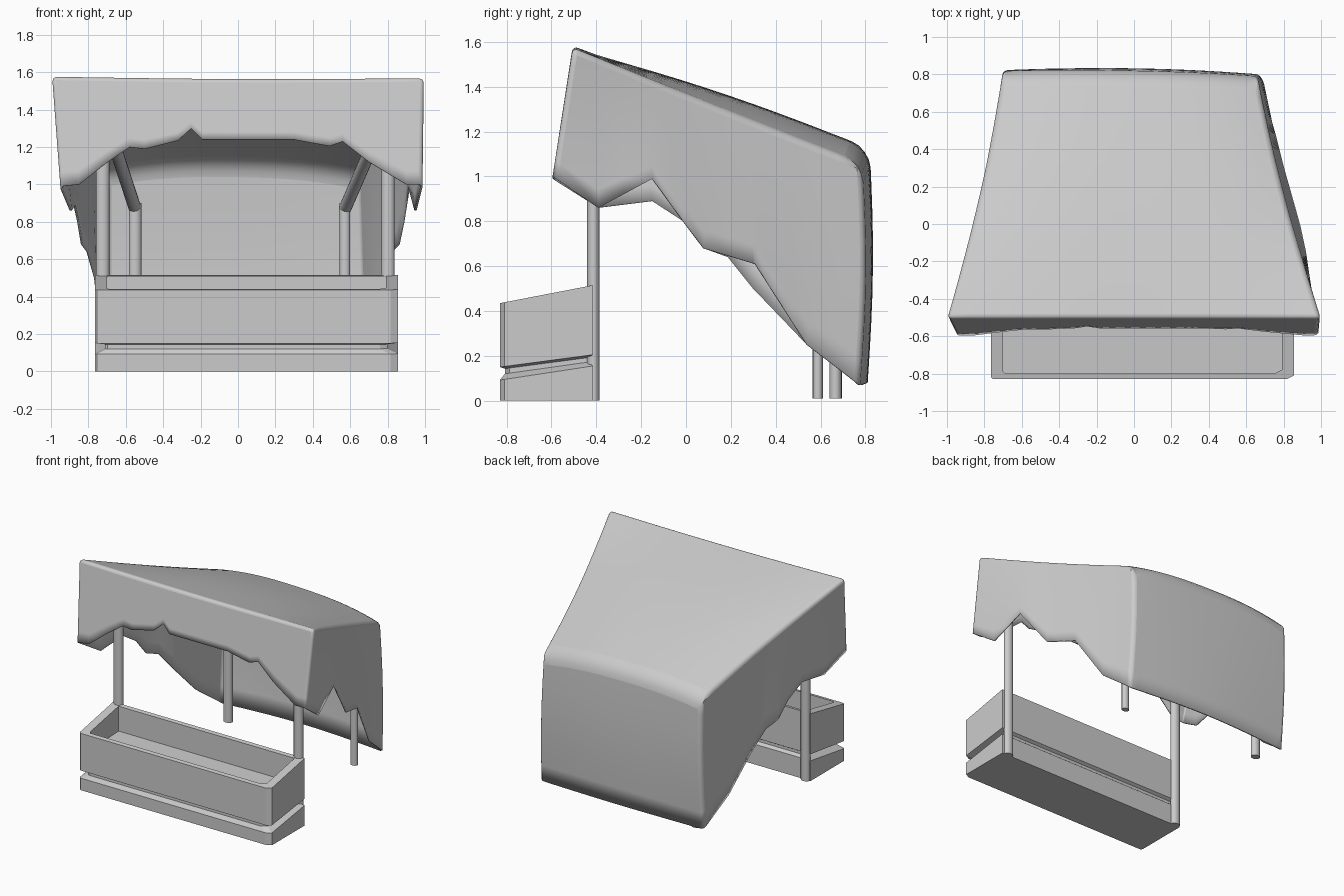
import bpy, bmesh, math
from mathutils import Vector

if "Cube" in bpy.data.objects:
    bpy.data.objects.remove(bpy.data.objects["Cube"])


def finish(name, bm, smooth=None):
    bmesh.ops.remove_doubles(bm, verts=bm.verts, dist=1e-4)
    bmesh.ops.recalc_face_normals(bm, faces=bm.faces)
    me = bpy.data.meshes.new(name)
    bm.to_mesh(me)
    bm.free()
    ob = bpy.data.objects.new(name, me)
    bpy.context.collection.objects.link(ob)
    if smooth:
        bpy.ops.object.select_all(action='DESELECT')
        bpy.context.view_layer.objects.active = ob
        ob.select_set(True)
        bpy.ops.object.shade_smooth_by_angle(angle=math.radians(smooth))
    return ob


def interp(table, t):
    """Piecewise linear lookup in rows of (t, values...)."""
    for a, b in zip(table, table[1:]):
        if t <= b[0] + 1e-9:
            k = (t - a[0]) / (b[0] - a[0])
            return [p + (q - p) * k for p, q in zip(a[1:], b[1:])]
    return list(table[-1][1:])


def merged(keys, n):
    """Even steps plus table keys, without near-duplicates."""
    keys = sorted(set(keys))
    even = [i / n for i in range(n + 1)]
    return sorted(keys + [e for e in even if min(abs(e - k) for k in keys) > 0.4 / n])


# Canopy: ragged hem tables
front_hem = [(-.955, .99), (-.85, 1.0), (-.71, 1.11), (-.58, 1.20), (-.5, 1.19), (-.32, 1.235),
             (-.25, 1.30), (-.19, 1.24), (.3, 1.24), (.49, 1.205), (.56, 1.23), (.7, 1.12),
             (.9, 1.0), (.99, 1.0)]
front = [((x + .955) / 1.945, x, z) for x, z in front_hem]
left_hem = [(-.59, -.955, .99), (-.39, -.9, .86), (-.15, -.88, .89), (-.01, -.86, .80),
            (.08, -.84, .68), (.19, -.81, .64), (.30, -.77, .50), (.54, -.74, .25), (.785, -.70, .07)]
right_hem = [(-.59, .99, 1.0), (-.39, .955, .86), (-.15, .92, .99), (-.01, .89, .80),
             (.08, .865, .68), (.31, .80, .61), (.47, .76, .36), (.54, .74, .25), (.775, .69, .07)]


def by_depth(hem):
    return [(0 if i == 0 else 1 if i == len(hem) - 1 else (r[0] + .5) / 1.3, *r)
            for i, r in enumerate(hem)]


left, right = by_depth(left_hem), by_depth(right_hem)
us = merged([r[0] for r in front], 24)
vs = merged([round(r[0], 5) for r in left + right], 12)
FL, FR = Vector((-1, -.505, 1.583)), Vector((1, -.505, 1.575))
BL, BR = Vector((-.70, .815, 1.075)), Vector((.66, .785, 1.055))


def roof(u, v):
    p = FL.lerp(FR, u).lerp(BL.lerp(BR, u), v)
    s = math.sin(math.pi * v)
    crown = 1 - abs(2 * u - 1) ** 2.5
    p.z += crown * (.03 * s + .06 * v) - .005 * s - .01 * (1 - v) * math.sin(math.pi * u)
    p.x -= .025 * s * (2 * u - 1)
    p.y += .015 * v * crown
    return p


ROWS = 8


def wall(tops, bottoms, bulge=lambda i, t: Vector()):
    return [[a.lerp(b, t / ROWS) + bulge(i, t / ROWS) for t in range(ROWS + 1)]
            for i, (a, b) in enumerate(zip(tops, bottoms))]


def front_bottom(u):
    x, z = interp(front, u)
    return Vector((x, -.505 - .09 * (1.575 - z) / .575, z))


def side_bottom(table, v, corner):
    y, x, z = interp(table, v)
    return corner if v == 0 else Vector((x, y, z))


lb = [side_bottom(left, v, front_bottom(0)) for v in vs]
rb = [side_bottom(right, v, front_bottom(1)) for v in vs]
hem_back = [lb[-1].lerp(rb[-1], u) + Vector((0, .03 * math.sin(math.pi * u), .01 * math.sin(math.pi * u)))
            for u in us]
bow = lambda i, t: Vector((0, .02 * math.sin(math.pi * t), 0))
sheets = [
    [[roof(u, v) for v in vs] for u in us],
    wall([roof(u, 0) for u in us], [front_bottom(u) for u in us]),
    wall([roof(0, v) for v in vs], lb, lambda i, t: bow(i, t) * vs[i] ** 4),
    wall([roof(1, v) for v in vs], rb, lambda i, t: bow(i, t) * vs[i] ** 4),
    wall([roof(u, 1) for u in us], hem_back, bow),
]
bm = bmesh.new()
for g in sheets:
    vv = [[bm.verts.new(p) for p in col] for col in g]
    for a, b in zip(vv, vv[1:]):
        for j in range(len(a) - 1):
            bm.faces.new((a[j], b[j], b[j + 1], a[j + 1]))
bmesh.ops.remove_doubles(bm, verts=bm.verts, dist=1e-4)
bmesh.ops.recalc_face_normals(bm, faces=bm.faces)
weight = bm.edges.layers.float.new('bevel_weight_edge')
for e in bm.edges:
    if len(e.link_faces) == 2 and e.calc_face_angle() > math.radians(38):
        a, b = (v.co for v in e.verts)
        back = min(a.y, b.y) > .74 and abs(a.x - b.x) > abs(a.z - b.z)
        e[weight] = 1 if back else .3
canopy = finish('cloth_canopy', bm, 60)
bev = canopy.modifiers.new('soft_folds', 'BEVEL')
bev.limit_method, bev.width, bev.segments = 'WEIGHT', .085, 4
bev.use_clamp_overlap = False
sol = canopy.modifiers.new('cloth_thickness', 'SOLIDIFY')
sol.thickness, sol.offset = .012, -1

# Counter crate: stacked outline sections with sloping tops and a recessed groove
X0, X1, Y0, Y1 = -.765, .855, -.83, -.415


def outline(dx, dy, c, z_front, z_back):
    x0, x1, y0, y1 = X0 + dx, X1 - dx, Y0 + dy, Y1 - dy
    pts = [(x0 + c * .3, y0), (x1 - c, y0), (x1, y0 + c * .5), (x1, y1), (x0, y1), (x0, y0 + c * .3)]
    return [(x, y, z_front + (z_back - z_front) * (y - Y0) / (Y1 - Y0)) for x, y in pts]


sections = [(0, 0, .04, 0, 0), (0, 0, .04, .092, .155), (.055, .022, .04, .117, .175),
            (.055, .022, .04, .140, .195), (0, 0, .04, .15, .205), (0, 0, .04, .435, .515),
            (.065, .03, .04, .435, .515), (.065, .03, .04, .30, .32)]
bm = bmesh.new()
rings = [[bm.verts.new(p) for p in outline(*s)] for s in sections]
for a, b in zip(rings, rings[1:]):
    for i in range(6):
        j = (i + 1) % 6
        bm.faces.new((a[i], a[j], b[j], b[i]))
bm.faces.new(rings[0][::-1])
bm.faces.new(rings[-1])
finish('counter_crate', bm)


# Poles: tubes along a path with capped ends
def pole(name, path, rx, ry):
    bm = bmesh.new()
    rings = [[bm.verts.new((x + rx * math.cos(i * math.pi / 8), y + ry * math.sin(i * math.pi / 8), z))
              for i in range(16)] for x, y, z in path]
    for a, b in zip(rings, rings[1:]):
        for i in range(16):
            j = (i + 1) % 16
            bm.faces.new((a[i], a[j], b[j], b[i]))
    bm.faces.new(rings[0][::-1])
    bm.faces.new(rings[-1])
    return finish(name, bm, 40)


def rafter(name, a, b, r):
    a, b = Vector(a), Vector(b)
    ob = pole(name, [(0, 0, 0), (0, 0, (b - a).length)], r, r)
    ob.location = a
    ob.rotation_euler = (b - a).to_track_quat('Z', 'Y').to_euler()


for side, fx, bx, by, r in (('left', -.723, -.55, .667, .034), ('right', .802, .572, .588, .028)):
    pole(side + '_front_post', [(fx, -.413, 0), (fx, -.413, 1.42)], .036, .028)
    pole(side + '_back_post', [(bx, by, .01), (bx, by, .90)], r, r * .82)
    rafter(side + '_rafter', (bx, by + .02, .87), (fx, -.413, 1.40), .034)
